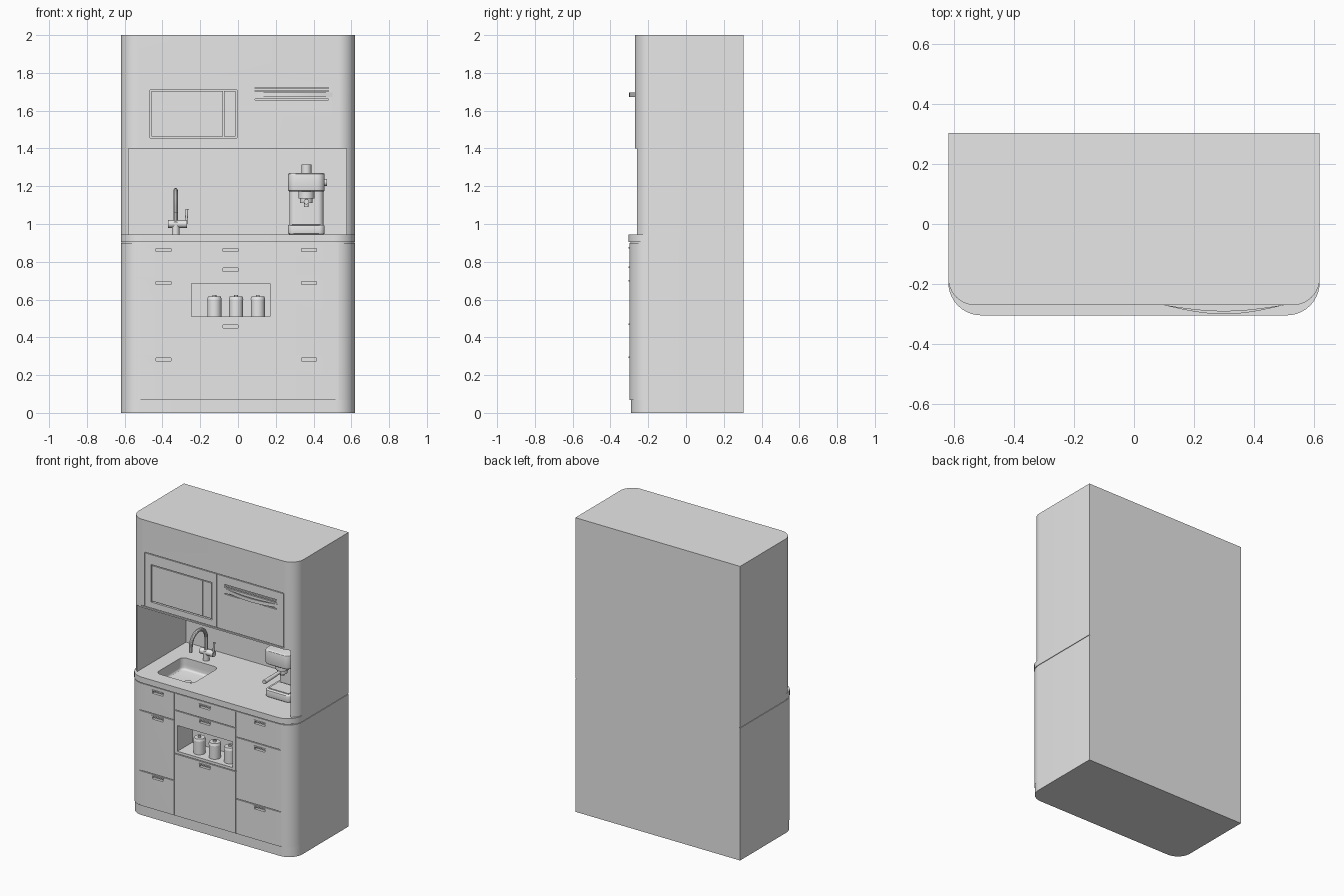
import bpy, bmesh, math
from mathutils import Matrix, Vector

default = bpy.data.objects.get("Cube")
if default:
    bpy.data.objects.remove(default, do_unlink=True)

grey = bpy.data.materials.new("plain_grey")
grey.use_nodes = True
grey.diffuse_color = (0.8, 0.8, 0.8, 1)
grey.node_tree.nodes["Principled BSDF"].inputs["Base Color"].default_value = (0.8, 0.8, 0.8, 1)


def finish(mesh):
    mesh.materials.clear()
    mesh.materials.append(grey)
    mesh.shade_smooth()
    mesh.set_sharp_from_angle(angle=math.radians(30))


def make(name, bm):
    bmesh.ops.recalc_face_normals(bm, faces=bm.faces)
    mesh = bpy.data.meshes.new(name)
    bm.to_mesh(mesh)
    bm.free()
    finish(mesh)
    ob = bpy.data.objects.new(name, mesh)
    bpy.context.collection.objects.link(ob)
    return ob


def box(name, x, y, z, round_all=0, round_up=0):
    """Box from (min, max) pairs; round_up softens the upright edges only."""
    bm = bmesh.new()
    bmesh.ops.create_cube(bm, size=1)
    for v in bm.verts:
        v.co = [p[0] if c < 0 else p[1] for c, p in zip(v.co, (x, y, z))]
    if round_up:
        edges = [e for e in bm.edges if abs(e.verts[0].co.z - e.verts[1].co.z) > 1e-4]
        bmesh.ops.bevel(bm, geom=edges, offset=round_up, segments=6, profile=0.5, affect='EDGES')
    if round_all:
        edges = [e for e in bm.edges if e.calc_face_angle(0) > 0.6]
        bmesh.ops.bevel(bm, geom=edges, offset=round_all, segments=3, profile=0.5, affect='EDGES')
    return make(name, bm)


def rod(name, start, end, r, r2=None, sides=24):
    a, b = Vector(start), Vector(end)
    d = b - a
    m = Matrix.Translation((a + b) / 2) @ d.to_track_quat('Z', 'Y').to_matrix().to_4x4()
    bm = bmesh.new()
    bmesh.ops.create_cone(bm, cap_ends=True, segments=sides, radius1=r,
                          radius2=r if r2 is None else r2, depth=d.length, matrix=m)
    return make(name, bm)


def prism(name, outline, z0, z1):
    bm = bmesh.new()
    face = bm.faces.new([bm.verts.new((x, y, z0)) for x, y in outline])
    new = bmesh.ops.extrude_face_region(bm, geom=[face])["geom"]
    bmesh.ops.translate(bm, vec=(0, 0, z1 - z0),
                        verts=[g for g in new if isinstance(g, bmesh.types.BMVert)])
    return make(name, bm)


def cabinet_outline(front, r, half=0.62, back=0.304, steps=10):
    """Plan shape with a square back and rounded front corners."""
    right = []
    for i in range(steps + 1):
        a = math.pi / 2 * i / steps
        right.append((half - r + r * math.sin(a), front + r - r * math.cos(a)))
    right.append((half, back))
    return right + [(-x, y) for x, y in reversed(right)]


def bake(ob):
    bpy.context.view_layer.update()
    ev = ob.evaluated_get(bpy.context.evaluated_depsgraph_get())
    return bpy.data.meshes.new_from_object(ev)


def carve(ob, cutters, remove=True):
    for c in cutters:
        mod = ob.modifiers.new("cut", 'BOOLEAN')
        mod.operation, mod.solver, mod.object = 'DIFFERENCE', 'EXACT', c
    mesh = bake(ob)
    ob.modifiers.clear()
    ob.data = mesh
    finish(mesh)
    if remove:
        for c in cutters:
            bpy.data.objects.remove(c, do_unlink=True)


def seams(front, uprights, levels, w=0.0025, deep=0.006):
    """Narrow cutters for the joints between doors and drawers."""
    cuts = [box("seam_cutter", (x - w, x + w), (front - 0.1, front + deep), (a, b))
            for x, a, b in uprights]
    cuts += [box("seam_cutter", (a, b), (front - 0.1, front + deep + 0.001), (z - w, z + w))
             for z, a, b in levels]
    return cuts


# Lower cabinet with toe kick, drawer joints, open shelf and handle pockets
FRONT = -0.3
prism("toe_kick", cabinet_outline(FRONT + 0.008, 0.1), 0, 0.068)
lower = prism("lower_cabinet", cabinet_outline(FRONT, 0.105), 0.068, 0.9)
handles = [(x, z) for x in (-0.395, 0.375) for z in (0.865, 0.69, 0.285)]
handles += [(-0.04, z) for z in (0.865, 0.76, 0.46)]
cuts = seams(FRONT,
             [(-0.535, 0.07, 0.895), (-0.27, 0.07, 0.895), (0.195, 0.07, 0.895), (0.53, 0.07, 0.895)],
             [(0.305, -0.535, -0.27), (0.715, -0.535, -0.27), (0.305, 0.195, 0.53),
              (0.725, 0.195, 0.53), (0.785, -0.27, 0.195), (0.49, -0.27, 0.195)])
cuts.append(box("shelf_cutter", (-0.245, 0.17), (-0.4, -0.14), (0.51, 0.685)))
for x, z in handles:
    cuts.append(box("pocket_cutter", (x - 0.04, x + 0.04), (-0.4, FRONT + 0.018), (z - 0.011, z + 0.012)))
carve(lower, cuts)
for i, (x, z) in enumerate(handles):
    box(f"handle_lip_{i + 1}", (x - 0.043, x + 0.043), (-0.304, FRONT + 0.005), (z + 0.006, z + 0.014))

# Worktop with a sink basin
prism("worktop_shadow_gap", cabinet_outline(FRONT + 0.006, 0.105, 0.616), 0.9, 0.906)
worktop = prism("worktop", cabinet_outline(-0.305, 0.11), 0.906, 0.945)
basin = box("basin_cutter", (-0.475, -0.2), (-0.205, 0.08), (0.865, 1.0), 0.015, 0.035)
gap = bpy.data.objects["worktop_shadow_gap"]
carve(worktop, [basin], remove=False)
carve(gap, [basin], remove=False)
carve(lower, [basin])
rod("sink_drain", (-0.335, -0.06, 0.864), (-0.335, -0.06, 0.869), 0.022)

# Upper cabinet, open bay above the worktop, oven recess and grille slots
TOP = -0.271
upper = prism("upper_cabinet", cabinet_outline(TOP, 0.09), 0.945, 2.0)
cuts = [box("bay_cutter", (-0.58, 0.575), (-0.5, 0.27), (0.9, 1.4)),
        box("oven_cutter", (-0.465, -0.005), (-0.5, TOP + 0.015), (1.455, 1.71))]
cuts += seams(TOP, [(-0.51, 1.41, 1.78), (0.03, 1.41, 1.78), (0.535, 1.41, 1.78)],
              [(1.78, -0.51, 0.535), (1.412, -0.535, 0.535)])
cuts += seams(TOP, [], [(z, 0.09, 0.48) for z in (1.72, 1.705, 1.66)], 0.003, 0.01)
carve(upper, cuts)
box("oven_door", (-0.458, -0.08), (TOP + 0.003, TOP + 0.02), (1.462, 1.703))
box("oven_controls", (-0.075, -0.012), (TOP + 0.003, TOP + 0.02), (1.462, 1.703))

# Bowed rail on the upper right door
def bow(depth):
    n = 16
    return [(0.1 + 0.4 * i / n, TOP - depth * math.sin(math.pi * i / n)) for i in range(n + 1)]


prism("bowed_rail", bow(0.03) + [(x, y + 0.001) for x, y in reversed(bow(0.02))], 1.672, 1.695)

# Canisters on the open shelf
for i, x in enumerate((-0.125, -0.01, 0.105)):
    rod(f"canister_{i + 1}", (x, -0.235, 0.51), (x, -0.235, 0.6), 0.037)
    rod(f"canister_lid_{i + 1}", (x, -0.235, 0.6), (x, -0.235, 0.615), 0.039, 0.034)
    rod(f"canister_knob_{i + 1}", (x, -0.235, 0.615), (x, -0.235, 0.625), 0.01)

# Tap: bent spout, crossbar body and side lever
TX, TY, R = -0.33, 0.13, 0.083
path = [(TX, TY, 0.945), (TX, TY, 1.09)]
path += [(TX, TY - R + R * math.cos(a), 1.095 + R * math.sin(a))
         for a in [math.pi * i / 14 for i in range(15)]]
path.append((TX, TY - 2 * R, 1.06))
curve = bpy.data.curves.new("tap_path", 'CURVE')
curve.dimensions, curve.bevel_depth, curve.bevel_resolution, curve.use_fill_caps = '3D', 0.012, 3, True
spline = curve.splines.new('POLY')
spline.points.add(len(path) - 1)
for p, co in zip(spline.points, path):
    p.co = (*co, 1)
guide = bpy.data.objects.new("tap_guide", curve)
bpy.context.collection.objects.link(guide)
spout = bake(guide)
bpy.data.objects.remove(guide, do_unlink=True)
finish(spout)
bpy.context.collection.objects.link(bpy.data.objects.new("tap_spout", spout))
rod("tap_base", (TX, TY, 0.945), (TX, TY, 1.01), 0.02)
rod("tap_crossbar", (TX - 0.04, TY, 1.0), (TX + 0.06, TY, 1.0), 0.02)
rod("tap_lever", (TX + 0.055, TY, 1.0), (TX + 0.06, TY, 1.08), 0.007)

# Coffee machine
CX = 0.362
box("machine_base", (CX - 0.097, CX + 0.097), (-0.1, 0.19), (0.945, 0.995), 0.008, 0.03)
box("machine_drip_tray", (CX - 0.075, CX + 0.075), (-0.08, 0.03), (0.993, 1.0))
box("machine_column", (CX - 0.09, CX + 0.09), (0.04, 0.185), (0.99, 1.18), 0, 0.03)
box("machine_head", (CX - 0.097, CX + 0.097), (-0.11, 0.19), (1.172, 1.27), 0.01, 0.04)
rod("machine_hopper", (CX, 0.03, 1.265), (CX, 0.03, 1.315), 0.026)
rod("machine_group", (CX, -0.04, 1.135), (CX, -0.04, 1.175), 0.042)
rod("filter_holder", (CX, -0.04, 1.11), (CX, -0.04, 1.136), 0.033)
rod("filter_spout", (CX, -0.04, 1.09), (CX, -0.04, 1.112), 0.012)
rod("filter_handle", (CX, -0.06, 1.123), (CX, -0.235, 1.118), 0.011, 0.014)
rod("steam_knob", (CX + 0.09, -0.02, 1.22), (CX + 0.108, -0.02, 1.22), 0.018)
